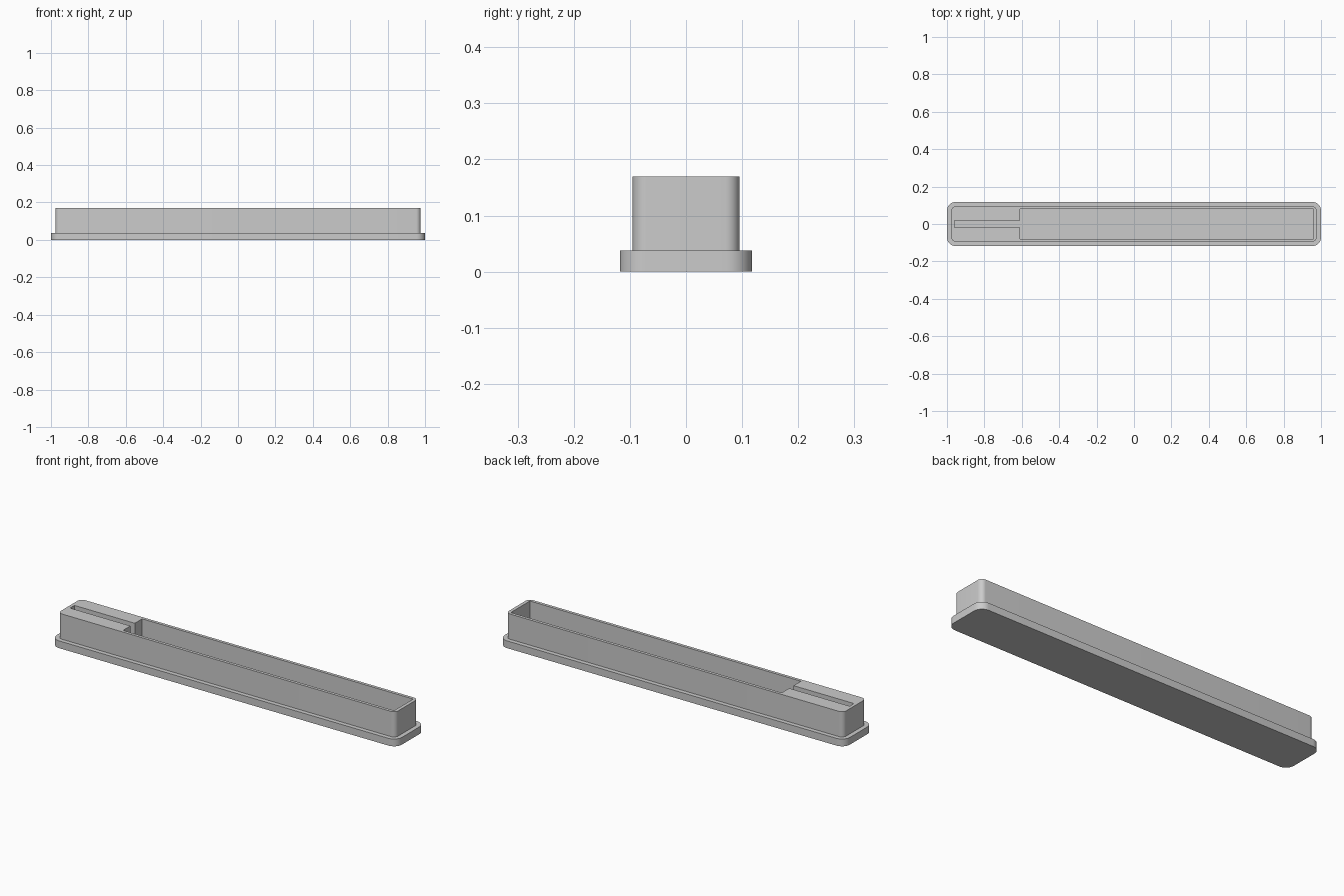
import bpy
import bmesh
from math import cos, sin, pi, radians

if "Cube" in bpy.data.objects:
    bpy.data.objects.remove(bpy.data.objects["Cube"])

FLANGE_TOP, BODY_TOP, FLOOR = 0.038, 0.17, 0.038

grey = bpy.data.materials.new("light_grey")
grey.use_nodes = True
grey.diffuse_color = (0.6, 0.6, 0.6, 1)
grey.node_tree.nodes["Principled BSDF"].inputs["Base Color"].default_value = (0.6, 0.6, 0.6, 1)


def rounded_rect(hx, hy, r, steps=10):
    """Counter-clockwise outline with rounded corners."""
    points = []
    for i, (sx, sy) in enumerate([(1, 1), (-1, 1), (-1, -1), (1, -1)]):
        for k in range(steps + 1):
            a = (i + k / steps) * pi / 2
            points.append((sx * (hx - r) + r * cos(a), sy * (hy - r) + r * sin(a)))
    return points


def loft(name, sections):
    """Closed solid through a stack of (outline, height) sections."""
    bm = bmesh.new()
    rings = [[bm.verts.new((x, y, z)) for x, y in outline] for outline, z in sections]
    n = len(rings[0])
    for low, high in zip(rings, rings[1:]):
        for i in range(n):
            j = (i + 1) % n
            bm.faces.new((low[i], low[j], high[j], high[i]))
    bm.faces.new(rings[0][::-1])
    bm.faces.new(rings[-1])
    mesh = bpy.data.meshes.new(name)
    bm.to_mesh(mesh)
    bm.free()
    mesh.materials.append(grey)
    obj = bpy.data.objects.new(name, mesh)
    bpy.context.collection.objects.link(obj)
    return obj


# Rounded tray with a wider flange around its foot
flange = rounded_rect(1.0, 0.118, 0.047)
body = rounded_rect(0.977, 0.095, 0.025)
tray = loft("tray", [(flange, 0), (flange, FLANGE_TOP), (body, FLANGE_TOP), (body, BODY_TOP)])

# Long compartment joined to a narrow slot at one end
wide, narrow, step = 0.079, 0.018, -0.61
upper = [(0.959, wide), (step, wide), (step, narrow), (-0.96, narrow)]
pocket = upper + [(x, -y) for x, y in reversed(upper)]
cutter = loft("pocket_cutter", [(pocket, FLOOR), (pocket, BODY_TOP + 0.1)])
cutter.hide_render = True

cut = tray.modifiers.new("pocket", "BOOLEAN")
cut.operation = "DIFFERENCE"
cut.solver = "EXACT"
cut.object = cutter
bpy.context.view_layer.objects.active = tray
tray.select_set(True)
bpy.ops.object.modifier_apply(modifier=cut.name)
bpy.data.objects.remove(cutter)

bpy.ops.object.shade_smooth_by_angle(angle=radians(30))
